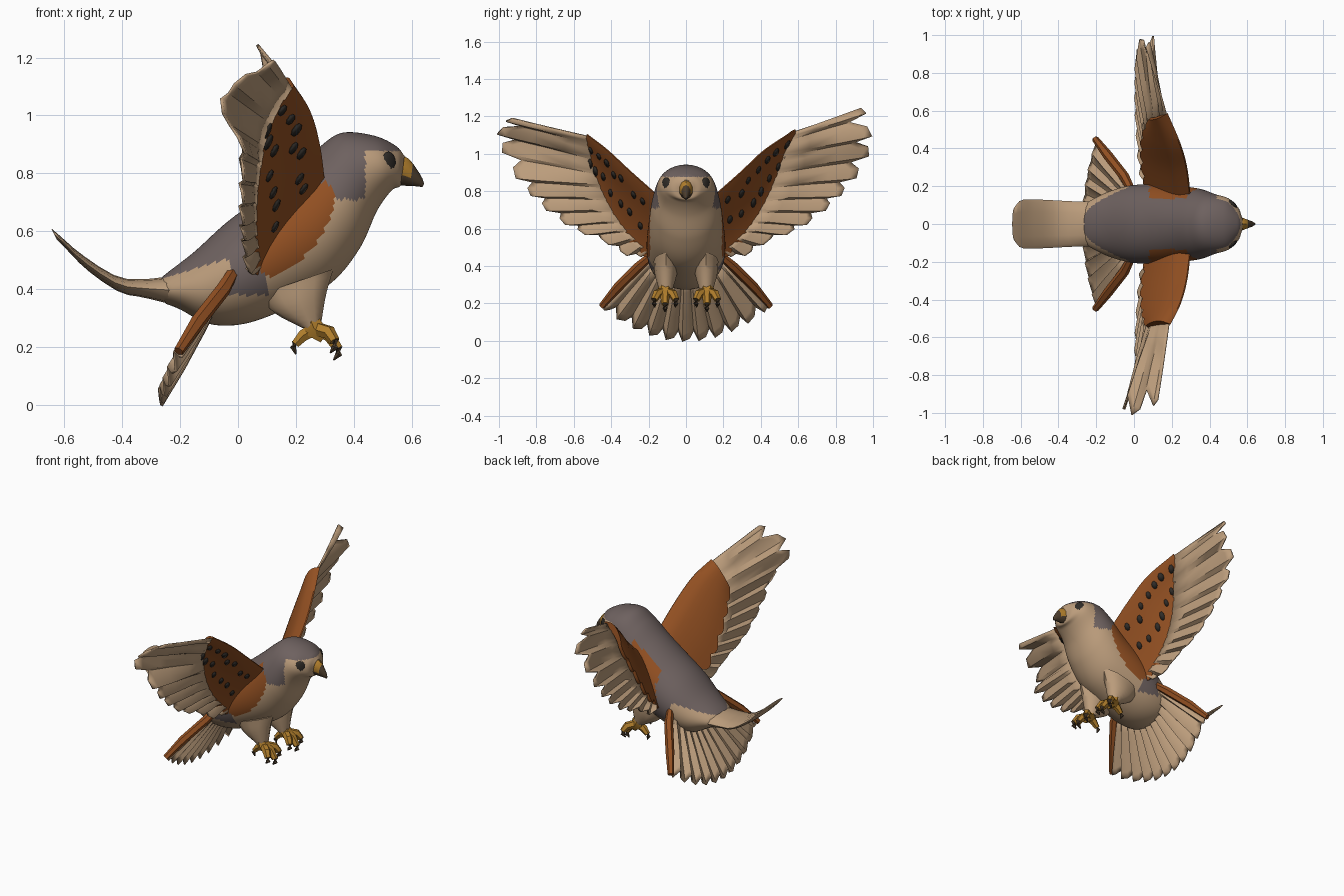
import bpy, bmesh, math, random
from mathutils import Vector, Matrix

if "Cube" in bpy.data.objects:
    bpy.data.objects.remove(bpy.data.objects["Cube"])
random.seed(4)


def colour(name, *rgb):
    m = bpy.data.materials.new(name)
    m.use_nodes = True
    m.diffuse_color = (*rgb, 1)
    shader = m.node_tree.nodes["Principled BSDF"]
    shader.inputs["Base Color"].default_value = (*rgb, 1)
    shader.inputs["Roughness"].default_value = 0.9
    return m


TAN = colour("tan", 0.5, 0.335, 0.2)
GREY = colour("slate_grey", 0.155, 0.12, 0.115)
RUST = colour("rust", 0.29, 0.08, 0.016)
GOLD = colour("gold", 0.44, 0.21, 0.025)
DARK = colour("near_black", 0.028, 0.024, 0.02)
BROWN = colour("claw_brown", 0.07, 0.045, 0.025)


def curve(points, u):
    """Smooth curve through the points, u from 0 to 1."""
    last = len(points) - 1
    i = max(0, min(int(u * last), last - 1))
    t = u * last - i
    b, c = Vector(points[i]), Vector(points[i + 1])
    a = Vector(points[i - 1]) if i else b * 2 - c
    d = Vector(points[i + 2]) if i + 2 <= last else c * 2 - b
    return b + ((c - a) * t + (a * 2 - b * 5 + c * 4 - d) * t**2
                + (b * 3 - a - c * 3 + d) * t**3) / 2


def finish(bm, name, mats, rule=None, angle=40):
    bmesh.ops.recalc_face_normals(bm, faces=bm.faces)
    for f in bm.faces:
        if rule:
            f.material_index = rule(f.calc_center_median())
    mesh = bpy.data.meshes.new(name)
    bm.to_mesh(mesh)
    bm.free()
    ob = bpy.data.objects.new(name, mesh)
    bpy.context.collection.objects.link(ob)
    for m in mats:
        mesh.materials.append(m)
    bpy.ops.object.select_all(action="DESELECT")
    ob.select_set(True)
    bpy.context.view_layer.objects.active = ob
    bpy.ops.object.shade_smooth_by_angle(angle=math.radians(angle))
    return ob


def skin(bm, rings):
    """Closed surface through a row of rings."""
    rows = [[bm.verts.new(p) for p in ring] for ring in rings]
    n = len(rows[0])
    for a, b in zip(rows, rows[1:]):
        for i in range(n):
            j = (i + 1) % n
            bm.faces.new((a[i], a[j], b[j], b[i]))
    bm.faces.new(rows[0])
    bm.faces.new(rows[-1])


def loft(name, sections, mats, rule=None, y=0, steps=20, sides=16):
    """Ovals given by upper x z, lower x z and half width."""
    rings = []
    for k in range(steps + 1):
        tx, tz, bx, bz, w = curve(sections, k / steps)
        ring = []
        for i in range(sides):
            a = math.tau * i / sides
            c = (1 + math.cos(a)) / 2
            ring.append((bx + (tx - bx) * c, y + w * math.sin(a), bz + (tz - bz) * c))
        rings.append(ring)
    bm = bmesh.new()
    skin(bm, rings)
    return finish(bm, name, mats, rule)


def tube(bm, path, radii, sides=6):
    pts = [Vector(p) for p in path]
    rings = []
    for i, p in enumerate(pts):
        d = pts[min(i + 1, len(pts) - 1)] - pts[max(i - 1, 0)]
        turn = d.to_track_quat("Z", "Y")
        rings.append([p + turn @ Vector((math.cos(math.tau * k / sides), math.sin(math.tau * k / sides), 0)) * radii[i]
                      for k in range(sides)])
    skin(bm, rings)


def thicken(ob, amount):
    mod = ob.modifiers.new("thickness", "SOLIDIFY")
    mod.thickness = amount
    mod.offset = 0


def pleats(name, bases, tips, normal, notch, depth):
    """Sheet of joined feathers: raised blades, valleys and notched ends."""
    bm = bmesh.new()
    last = len(tips) - 1
    columns = []
    for i in range(last + 1):
        for shift, height in ((-.5, -1), (-.22, 1), (.22, .3)):
            u = min(max((i + shift) / last, 0), 1)
            if shift == -.5 and i == 0:
                continue
            base, tip = curve(bases, u), curve(tips, u)
            reach = 1 - notch(u) if shift == -.5 else 1 - .03 * (shift > 0)
            column = []
            for t in (0, .3, .65, .9, 1):
                rise = normal * height * depth * min(t * 2, 1)
                column.append(bm.verts.new(base + (tip - base) * t * reach + rise))
            columns.append(column)
    for a, b in zip(columns, columns[1:]):
        for k in range(len(a) - 1):
            bm.faces.new((a[k], a[k + 1], b[k + 1], b[k]))
    thicken(finish(bm, name, [TAN], angle=30), .01)


# Body and head in one loft, painted by region
def plumage(p):
    x, y, z = p
    along = (x - .2) * .58 + (z - .61) * .81
    across = (x - .2) * .81 - (z - .61) * .58
    if abs(y) > .1 and (along / .19)**2 + (across / .085)**2 < 1:
        return 2
    if abs(y) > .135 and .08 < x < .28 and z > .6:
        return 2
    if x > .44:
        limit = .877
    elif x > .33:
        limit = .71
    elif x > .1:
        limit = .5 + (x - .1) * .9
    elif x > -.03:
        limit = .38
    else:
        limit = .5 + .3 * (x + .05)
    return 1 if z > limit else 0


loft("body", [(-.27, .435, -.25, .35, .10), (-.24, .46, -.20, .33, .13), (-.15, .53, -.1, .28, .175),
              (-.04, .63, .02, .28, .205), (.08, .72, .16, .33, .21), (.19, .81, .32, .42, .2),
              (.28, .89, .42, .54, .185), (.36, .94, .48, .67, .16), (.47, .93, .53, .74, .135),
              (.545, .895, .56, .755, .085), (.575, .86, .565, .78, .04)],
     [TAN, GREY, RUST], plumage, steps=110, sides=80)

# Upturned upper tail
loft("upper_tail", [(-.2, .45, -.2, .34, .12), (-.32, .435, -.32, .37, .12), (-.42, .445, -.41, .39, .125),
                    (-.54, .52, -.52, .465, .13), (-.61, .58, -.59, .535, .125), (-.645, .61, -.625, .57, .085)],
     [TAN], steps=12, sides=12)

# Beak with a dark hooked tip
loft("beak", [(.55, .865, .55, .76, .045), (.59, .85, .58, .757, .03), (.63, .795, .62, .755, .014),
              (.643, .765, .637, .752, .004)],
     [GOLD, BROWN], lambda p: int(p.x > .603 or p.z < .785), steps=9, sides=10)


# Each wing has its own wrist and tip, as one is spread a little further
FRONT = Vector((.146, .108, -.085)).normalized()
WRIST = {1: ((.175, .585, 1.13), (.085, .56, .98)), -1: ((.19, .53, 1.105), (.07, .545, .95))}
OUTER = {1: [(.03, .98, 1.02), (.10, .985, 1.125), (.06, .945, 1.25)],
         -1: [(-.07, .985, 1.04), (.0, 1, 1.13), (.12, .94, 1.195)]}
INNER = [(.04, .23, .455), (.03, .33, .468), (.02, .43, .535), (.015, .56, .585), (.01, .66, .64),
         (.01, .76, .72), (.01, .84, .80), (.01, .92, .90)]


def side_of(p, s):
    return Vector((p[0], p[1] * s, p[2]))


def wing_point(s, u, v, layer):
    """Point on the arched wing, between its leading and trailing edges."""
    a = curve([(.30, .12, .75), (.28, .29, .90), (.245, .42, 1.02), WRIST[s][0]], u)
    b = curve([(.075, .18, .455), (.055, .33, .60), (.055, .46, .79), WRIST[s][1]], u)
    depth = (.014 if layer > 0 else .026) * min(v * 6, 1) * (1 - min(v, 1) * .75) + .004
    return side_of(a.lerp(b, v) + FRONT * (layer * depth - .07 * v * (1 - v)), s)


def wing_coverts(name, s):
    spans, chords = 36, 8
    rings = []
    for i in range(spans + 1):
        u = i / spans
        reach = 1 + .09 * abs(math.sin(u * math.pi * 6))
        vs = [reach * k / chords for k in range(chords + 1)]
        rings.append([wing_point(s, u, v, -1) for v in vs] + [wing_point(s, u, v, 1) for v in reversed(vs)])
    bm = bmesh.new()
    skin(bm, rings)
    finish(bm, name, [RUST], angle=50)


def wing_spots(name, s):
    bm = bmesh.new()
    for i in range(7):
        for v in (.3, .66):
            u = .18 + i * .12 + random.uniform(-.02, .02)
            w = v + random.uniform(-.08, .08)
            p = wing_point(s, u, w, 1) + side_of(FRONT, s) * .003
            span = (wing_point(s, u + .02, w, 1) - wing_point(s, u - .02, w, 1)).normalized()
            chord = (wing_point(s, u, w + .02, 1) - wing_point(s, u, w - .02, 1)).normalized()
            r = random.uniform(.016, .021)
            bm.faces.new([bm.verts.new(p + (span * math.cos(a) + chord * 1.25 * math.sin(a)) * r)
                          for a in [math.tau * k / 8 for k in range(8)]])
    thicken(finish(bm, name, [DARK]), .004)


def flight_feathers(name, s):
    tips = [side_of(p, s) for p in INNER + OUTER[s]]
    stops = [i / (len(tips) - 1) for i in range(len(tips))]
    bases = [wing_point(s, .04 + .94 * u, .96 - .91 * u**5, 0) for u in stops]
    pleats(name, bases, tips, side_of(FRONT, s), lambda u: .1 + .12 * u**4, .014)


# Wings, legs, eyes and tail edges on both sides
for s, label in ((1, "left"), (-1, "right")):
    wing_coverts(label + "_wing_coverts", s)
    wing_spots(label + "_wing_spots", s)
    flight_feathers(label + "_flight_feathers", s)

    loft(label + "_thigh", [(.33, .47, .07, .38, .065), (.305, .385, .13, .315, .058), (.285, .27, .225, .265, .034)],
         [TAN], y=s * .108, steps=8, sides=12)

    # Three splayed front toes and one behind, with claws
    toes, claws = bmesh.new(), bmesh.new()
    y = s * .112
    tube(toes, [(.25, y, .295), (.262, y, .265), (.30, y, .235)], [.034, .04, .028])
    for out, drop in ((-.058, 0), (0, .025), (.058, 0)):
        end = .345 - abs(out) * .2
        tube(toes, [(.262, y, .265), (.315, y + out * .75, .25 - drop * .4), (end, y + out, .22 - drop)],
             [.026, .025, .019])
        tube(claws, [(end, y + out, .225 - drop), (end + .003, y + out, .2 - drop), (end - .015, y + out * .95, .18 - drop)],
             [.018, .014, .003])
    tube(toes, [(.27, y, .265), (.225, y, .24), (.198, y, .21)], [.028, .023, .016])
    tube(claws, [(.198, y, .215), (.19, y, .2), (.2, y, .175)], [.015, .012, .003])
    finish(toes, label + "_foot", [GOLD])
    finish(claws, label + "_claws", [BROWN])

    bm = bmesh.new()
    bmesh.ops.create_uvsphere(bm, u_segments=12, v_segments=8, radius=1)
    bmesh.ops.scale(bm, vec=(.034, .013, .043), verts=bm.verts)
    bmesh.ops.rotate(bm, matrix=Matrix.Rotation(s * math.radians(-42), 3, "Z"), verts=bm.verts)
    bmesh.ops.translate(bm, vec=(.52, s * .106, .832), verts=bm.verts)
    finish(bm, label + "_eye", [DARK])

    # Rust outer edge of the lower tail fan
    bm = bmesh.new()
    tube(bm, [(-.01, s * .17, .47), (-.05, s * .25, .40), (-.14, s * .365, .285), (-.205, s * .45, .185)],
         [.02, .026, .026, .018])
    finish(bm, label + "_tail_edge", [RUST])

# Lower tail fan
spread = [k / 5 for k in range(-5, 6)]
pleats("lower_tail_fan", [Vector((-.06 + .03 * k * k, .18 * k, .37 + .07 * k * k)) for k in spread],
       [Vector((-.28 + .07 * k * k, .44 * k, .006 + .17 * k * k)) for k in spread],
       Vector((.86, 0, -.51)), lambda u: .1, .018)
